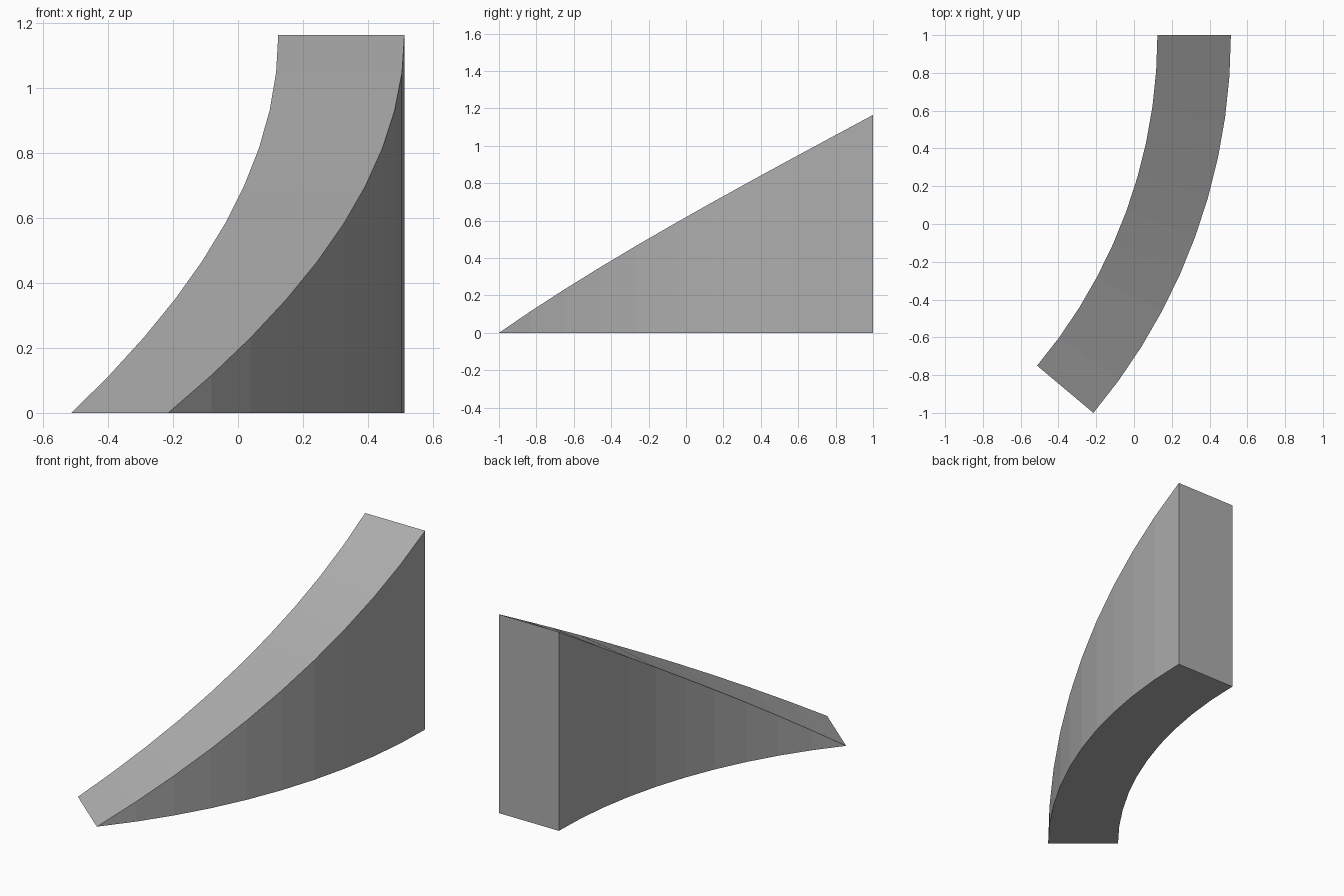
import bpy
import bmesh
from math import sin, cos, radians

cube = bpy.data.objects.get("Cube")
if cube:
    bpy.data.objects.remove(cube, do_unlink=True)

SEGMENTS = 10
SWEEP = radians(40)
OUTER = 2 / sin(SWEEP)
INNER = OUTER * 0.875
HEIGHT = 1.165
CENTRE_X = -(OUTER + INNER * cos(SWEEP)) / 2
GREY = (0.42, 0.42, 0.42, 1)

# Plain grey finish
grey = bpy.data.materials.new("mid_grey")
grey.use_nodes = True
grey.diffuse_color = GREY
grey.node_tree.nodes["Principled BSDF"].inputs["Base Color"].default_value = GREY

bm = bmesh.new()


def section(i):
    """Rectangular cross-section: inner low, outer low, outer high, inner high."""
    t = i / SEGMENTS
    a = SWEEP * t
    z = HEIGHT * (1 - t)
    return [bm.verts.new((CENTRE_X + r * cos(a), 1 - r * sin(a), h))
            for r, h in ((INNER, 0), (OUTER, 0), (OUTER, z), (INNER, z))]


# Curved ramp swept along the arc, tapering to a thin edge at the foot
rings = [section(i) for i in range(SEGMENTS + 1)]
bm.faces.new(rings[0])
for a, b in zip(rings, rings[1:]):
    for k in range(4):
        n = (k + 1) % 4
        bm.faces.new((a[k], b[k], b[n], a[n]))
bmesh.ops.remove_doubles(bm, verts=bm.verts, dist=0.0001)
bmesh.ops.recalc_face_normals(bm, faces=bm.faces)

mesh = bpy.data.meshes.new("curved_ramp")
bm.to_mesh(mesh)
bm.free()
mesh.materials.append(grey)
ramp = bpy.data.objects.new("curved_ramp", mesh)
bpy.context.collection.objects.link(ramp)
